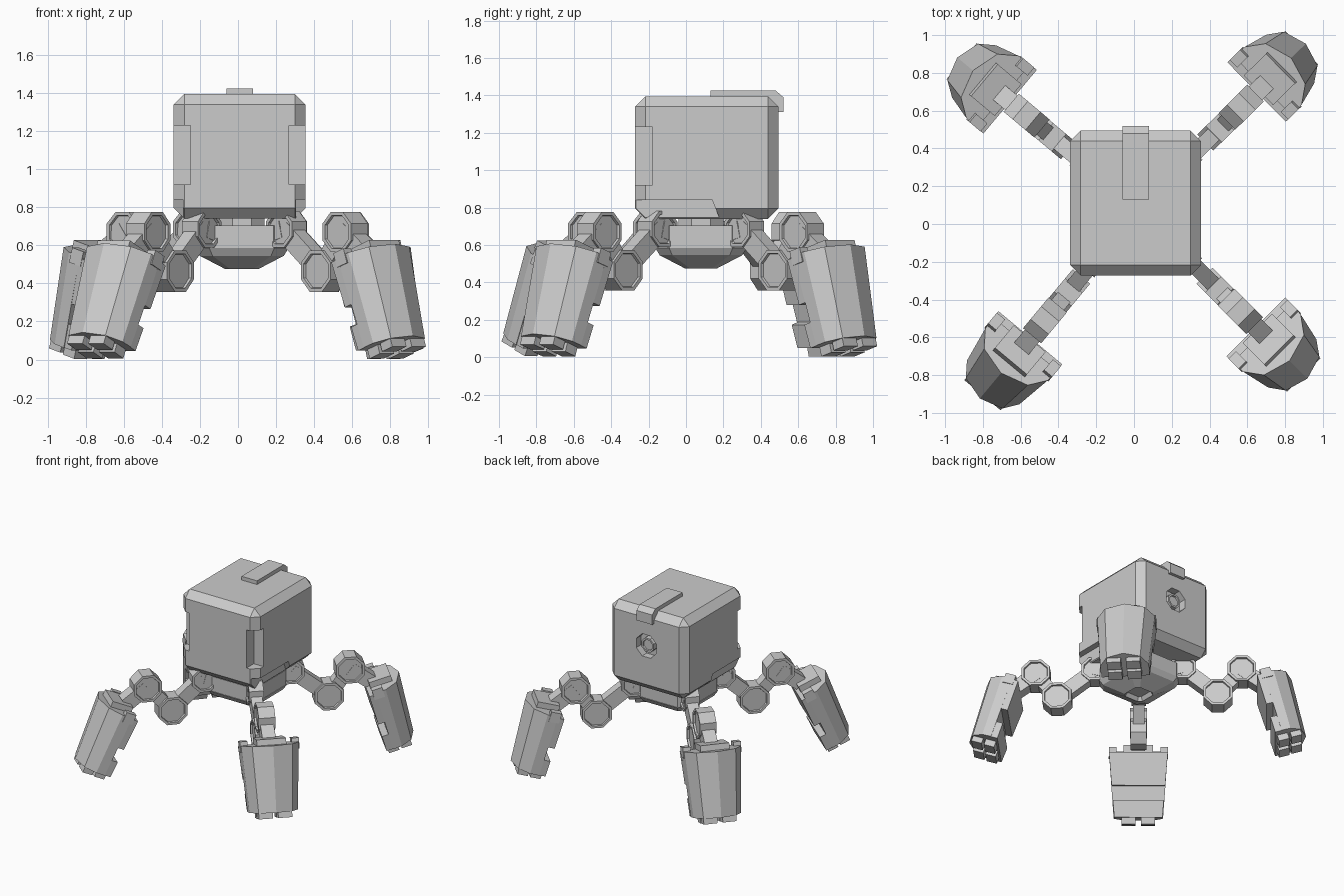
import bpy, bmesh
from math import radians, sin, atan2
from mathutils import Matrix, Vector

old = bpy.data.objects.get("Cube")
if old:
    bpy.data.objects.remove(old, do_unlink=True)

GREY = (0.6, 0.6, 0.6, 1)
metal = bpy.data.materials.new("plain grey")
metal.use_nodes = True
metal.diffuse_color = GREY
metal.node_tree.nodes["Principled BSDF"].inputs["Base Color"].default_value = GREY

HUB = Vector((0.02, 0.08, 0))


def finish(name, bm, matrix=Matrix()):
    bmesh.ops.recalc_face_normals(bm, faces=bm.faces)
    mesh = bpy.data.meshes.new(name)
    bm.to_mesh(mesh)
    bm.free()
    mesh.transform(matrix)
    mesh.materials.append(metal)
    obj = bpy.data.objects.new(name, mesh)
    bpy.context.collection.objects.link(obj)
    return obj


def add_box(bm, low, high):
    low, high = Vector(low), Vector(high)
    bmesh.ops.create_cube(bm, size=1, matrix=Matrix.Translation((low + high) / 2)
                          @ Matrix.Diagonal((high - low).to_4d()))


def box(name, low, high, matrix=Matrix()):
    bm = bmesh.new()
    add_box(bm, low, high)
    return finish(name, bm, matrix)


def loft(bm, rings):
    """Skin matching rings of points and cap both ends."""
    rows = [[bm.verts.new(p) for p in ring] for ring in rings]
    for a, b in zip(rows, rows[1:]):
        for i in range(len(a)):
            j = (i + 1) % len(a)
            bm.faces.new((a[i], a[j], b[j], b[i]))
    bm.faces.new(rows[0][::-1])
    return bm.faces.new(rows[-1])


def prism(name, radius, depth, matrix, rim=0.0, sink=0.0):
    """Eight-sided prism with optional sunken end caps."""
    bm = bmesh.new()
    bmesh.ops.create_cone(bm, cap_ends=True, segments=8, radius1=radius, radius2=radius,
                          depth=depth, matrix=Matrix.Rotation(radians(22.5), 4, 'Z'))
    if rim:
        bmesh.ops.recalc_face_normals(bm, faces=bm.faces)
        caps = [f for f in bm.faces if len(f.verts) == 8]
        bmesh.ops.inset_individual(bm, faces=caps, thickness=rim)
        bmesh.ops.inset_individual(bm, faces=caps, thickness=0.003, depth=-sink)
    return finish(name, bm, matrix)


# Body: chamfered box with corner notches, side undercuts and a rear socket
body = box("body", (-0.338, -0.273, 0.74), (0.355, 0.495, 1.395))
bevel = body.modifiers.new("chamfer", 'BEVEL')
bevel.width, bevel.segments = 0.056, 1
BACK = Matrix.Rotation(radians(90), 4, 'X')
cutters = [prism("socket_cutter", 0.098, 0.12, Matrix.Translation((0.01, 0.495, 1.11)) @ BACK)]
for x0, x1 in ((-0.4, -0.25), (0.268, 0.42)):
    cutters.append(box("notch_cutter", (x0, -0.4, 0.92), (x1, -0.18, 1.23)))
for x0, x1 in ((-0.4, -0.29), (0.305, 0.42)):
    bm = bmesh.new()
    side = ((-0.4, 0.6), (-0.4, 0.84), (0.14, 0.84), (0.18, 0.74), (0.18, 0.6))
    loft(bm, [[(x, y, z) for y, z in side] for x in (x0, x1)])
    cutters.append(finish("undercut_cutter", bm))
for c in cutters:
    c.hide_render = True
    cut = body.modifiers.new("cut", 'BOOLEAN')
    cut.operation, cut.object, cut.solver = 'DIFFERENCE', c, 'EXACT'
graph = bpy.context.evaluated_depsgraph_get()
baked = bpy.data.meshes.new_from_object(body.evaluated_get(graph))
body.modifiers.clear()
body.data = baked
for c in cutters:
    bpy.data.objects.remove(c, do_unlink=True)
prism("rear_socket_pin", 0.06, 0.06, Matrix.Translation((0.01, 0.45, 1.11)) @ BACK, 0.015, 0.012)

# Strip running over the top and down the back
bm = bmesh.new()
strip = ((0.13, 1.36), (0.13, 1.425), (0.48, 1.425), (0.52, 1.39), (0.52, 1.31),
         (0.49, 1.31), (0.44, 1.36))
loft(bm, [[(x, y, z) for y, z in strip] for x in (-0.06, 0.08)])
finish("top_strip", bm)


# Neck, hub and bowl underneath
def octagon(size, z):
    a, b = 0.24 * size, 0.167 * size
    return [(x, y, z) for x, y in ((a, -b), (a, b), (b, a), (-b, a),
                                   (-a, b), (-a, -b), (-b, -a), (b, -a))]


AT_HUB = Matrix.Translation(HUB)
prism("neck", 0.13, 0.12, AT_HUB @ Matrix.Translation((0, 0, 0.72)))
bm = bmesh.new()
loft(bm, [octagon(1, 0.585), octagon(1, 0.705)])
finish("hub", bm, AT_HUB)
bm = bmesh.new()
end = loft(bm, [octagon(1.02, 0.585), octagon(0.92, 0.545), octagon(0.36, 0.475)])
bmesh.ops.recalc_face_normals(bm, faces=bm.faces)
bmesh.ops.inset_individual(bm, faces=[end], thickness=0.02, depth=-0.03)
finish("bowl", bm, AT_HUB)


# Legs: x runs outwards, y across, z up
def link(name, start, stop, width, height, matrix):
    a, b = Vector(start), Vector(stop)
    d = b - a
    turn = Matrix.Rotation(-atan2(d.y, d.x), 4, 'Y')
    place = Matrix.Translation((a.x, 0, a.y)) @ turn
    return box(name, (0, -width / 2, -height / 2), (d.length, width / 2, height / 2),
               matrix @ place)


def foot(name, matrix):
    # Faceted outer shell, narrower at the bottom
    half = [(0.05, 0.22), (0.13, 0.215), (0.225, 0.15), (0.27, 0)]
    outline = half + [(u, -t) for u, t in half[-2::-1]]
    bm = bmesh.new()
    loft(bm, [[(0.05 + (u - 0.05) * k, t * s, w) for u, t in outline]
              for k, s, w in ((0.86, 0.84, 0.05), (1, 1, 0.55))])
    finish(name + "_shell", bm, matrix)
    # Inner plates above and below the recess
    bm = bmesh.new()
    for w0, w1, t0, t1 in ((0.05, 0.18, 0.18, 0.19), (0.29, 0.54, 0.20, 0.22)):
        loft(bm, [[(0, -t, w), (0.052, -t, w), (0.052, t, w), (0, t, w)]
                  for t, w in ((t0, w0), (t1, w1))])
    finish(name + "_inner_plates", bm, matrix)
    # Top cap, corner lugs and toes
    bm = bmesh.new()
    add_box(bm, (0.03, -0.11, 0.53), (0.2, 0.11, 0.595))
    for side in (-1, 1):
        t0, t1 = sorted((side * 0.165, side * 0.221))
        add_box(bm, (0.03, t0, 0.5), (0.11, t1, 0.58))
    finish(name + "_cap", bm, matrix)
    bm = bmesh.new()
    for side in (-1, 1):
        t0, t1 = sorted((side * 0.02, side * 0.125))
        add_box(bm, (0.015, t0, 0), (0.095, t1, 0.08))
        add_box(bm, (0.115, t0, 0.005), (0.195, t1, 0.08))
    finish(name + "_toes", bm, matrix)


HIP, ANKLE = (0.33, 0.685), (0.768, 0.67)
# Name, heading, foot lean and knee reach
legs = (("front_left", -45, 19, 0.61), ("front_right", 230.2, 24, 0.575),
        ("back_left", 44.5, 16, 0.61), ("back_right", 140, 16, 0.59))
for name, angle, lean, reach in legs:
    knee = (reach, 0.465)
    leg = AT_HUB @ Matrix.Rotation(radians(angle), 4, 'Z')
    for part, (r, z), radius, depth in (("hip", HIP, 0.104, 0.11), ("knee", knee, 0.118, 0.12),
                                        ("ankle", ANKLE, 0.115, 0.125)):
        prism(name + "_" + part, radius, depth,
              leg @ Matrix.Translation((r, 0, z)) @ BACK, 0.02, 0.015)
    link(name + "_upper_arm", HIP, knee, 0.085, 0.11, leg)
    link(name + "_lower_arm", knee, ANKLE, 0.085, 0.10, leg)
    link(name + "_foot_arm", ANKLE, (0.93, 0.55), 0.10, 0.11, leg)
    link(name + "_hub_arm", (0.2, 0.65), HIP, 0.09, 0.09, leg)
    tilt = radians(lean)
    base = Matrix.Translation((0.87 + 0.585 * sin(tilt), 0, 0))
    foot(name + "_foot", leg @ base @ Matrix.Rotation(-tilt, 4, 'Y'))
